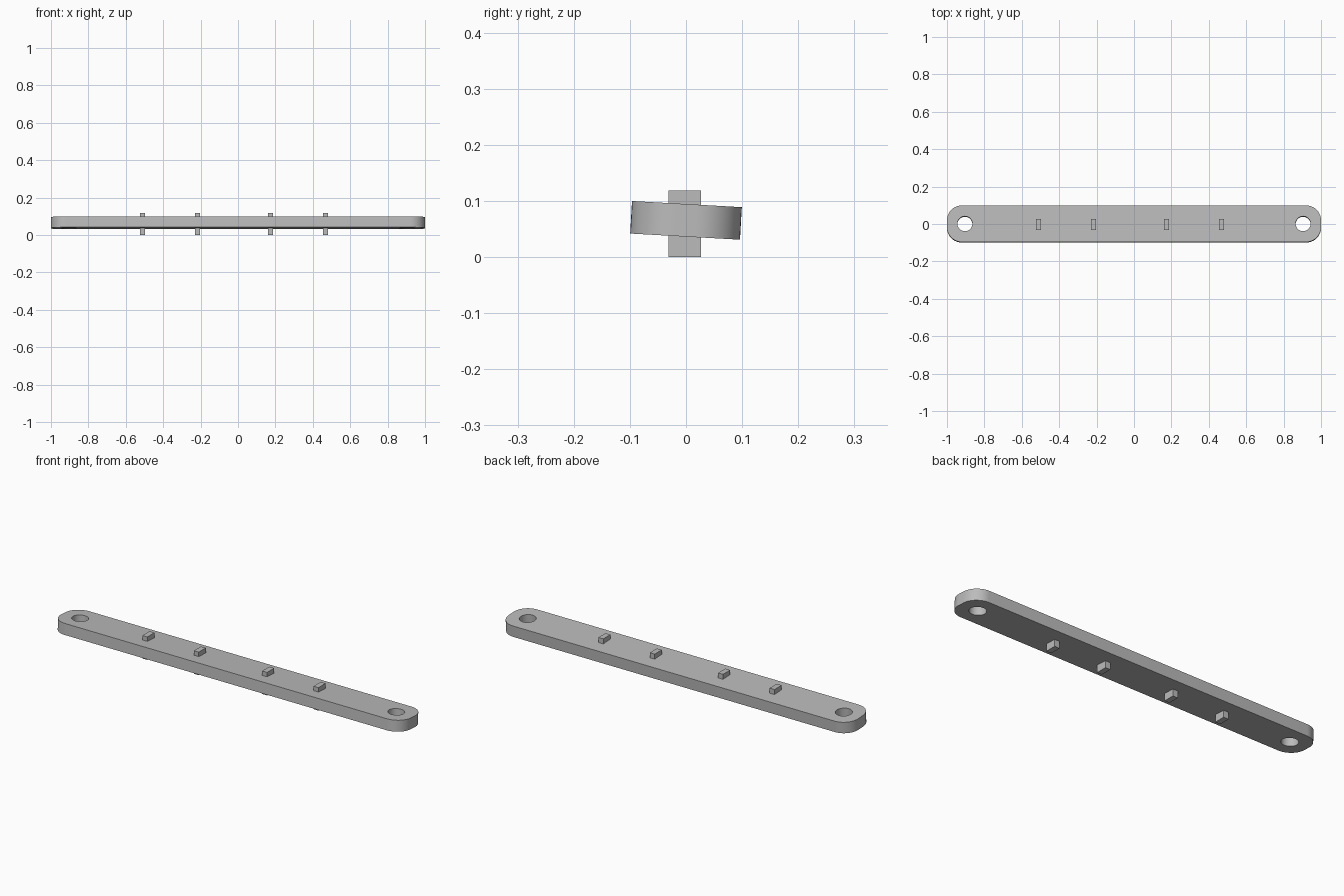
import bpy, bmesh
from math import sin, cos, pi, radians

old = bpy.data.objects.get("Cube")
if old:
    bpy.data.objects.remove(old, do_unlink=True)

grey = bpy.data.materials.new("plain_grey")
grey.use_nodes = True
colour = (0.5, 0.5, 0.5, 1)
grey.diffuse_color = colour
grey.node_tree.nodes["Principled BSDF"].inputs["Base Color"].default_value = colour

LENGTH, WIDTH, THICK = 2.0, 0.196, 0.058
CORNER, HOLE, HOLE_X = 0.08, 0.04, 0.904
MID_Z = 0.0655


def add_object(name, bm):
    mesh = bpy.data.meshes.new(name)
    bm.to_mesh(mesh)
    bm.free()
    mesh.materials.append(grey)
    obj = bpy.data.objects.new(name, mesh)
    bpy.context.collection.objects.link(obj)
    return obj


def arc(cx, cy, r, start, sweep, steps):
    return [(cx + r * cos(start + sweep * i / steps),
             cy + r * sin(start + sweep * i / steps)) for i in range(steps + 1)]


def add_loop(bm, points):
    verts = [bm.verts.new((x, y, -THICK / 2)) for x, y in points]
    return [bm.edges.new((a, b)) for a, b in zip(verts, verts[1:] + verts[:1])]


# Rounded bar with a round hole at each end, tilted slightly about its length
bm = bmesh.new()
cx, cy = LENGTH / 2 - CORNER, WIDTH / 2 - CORNER
outline = []
for k, (sx, sy) in enumerate(((1, 1), (-1, 1), (-1, -1), (1, -1))):
    outline += arc(sx * cx, sy * cy, CORNER, k * pi / 2, pi / 2, 12)
edges = add_loop(bm, outline)
for side in (-1, 1):
    edges += add_loop(bm, arc(side * HOLE_X, 0, HOLE, 0, 2 * pi, 40)[:-1])
bmesh.ops.triangle_fill(bm, edges=edges, use_beauty=True)
top = bmesh.ops.extrude_face_region(bm, geom=bm.faces[:], use_keep_orig=True)
bmesh.ops.translate(bm, vec=(0, 0, THICK),
                    verts=[g for g in top["geom"] if isinstance(g, bmesh.types.BMVert)])
bmesh.ops.recalc_face_normals(bm, faces=bm.faces[:])
bar = add_object("bar", bm)
bar.location.z = MID_Z
bar.rotation_euler.x = radians(-3.2)
bpy.ops.object.select_all(action='DESELECT')
bar.select_set(True)
bpy.context.view_layer.objects.active = bar
bpy.ops.object.shade_smooth_by_angle(angle=radians(30))

# Upright pegs passing through the bar
for i, x in enumerate((-0.511, -0.217, 0.174, 0.468)):
    bm = bmesh.new()
    bmesh.ops.create_cube(bm, size=1)
    bmesh.ops.scale(bm, vec=(0.028, 0.058, 0.119), verts=bm.verts[:])
    peg = add_object(f"peg_{i + 1}", bm)
    peg.location = (x, -0.002, 0.0595)
